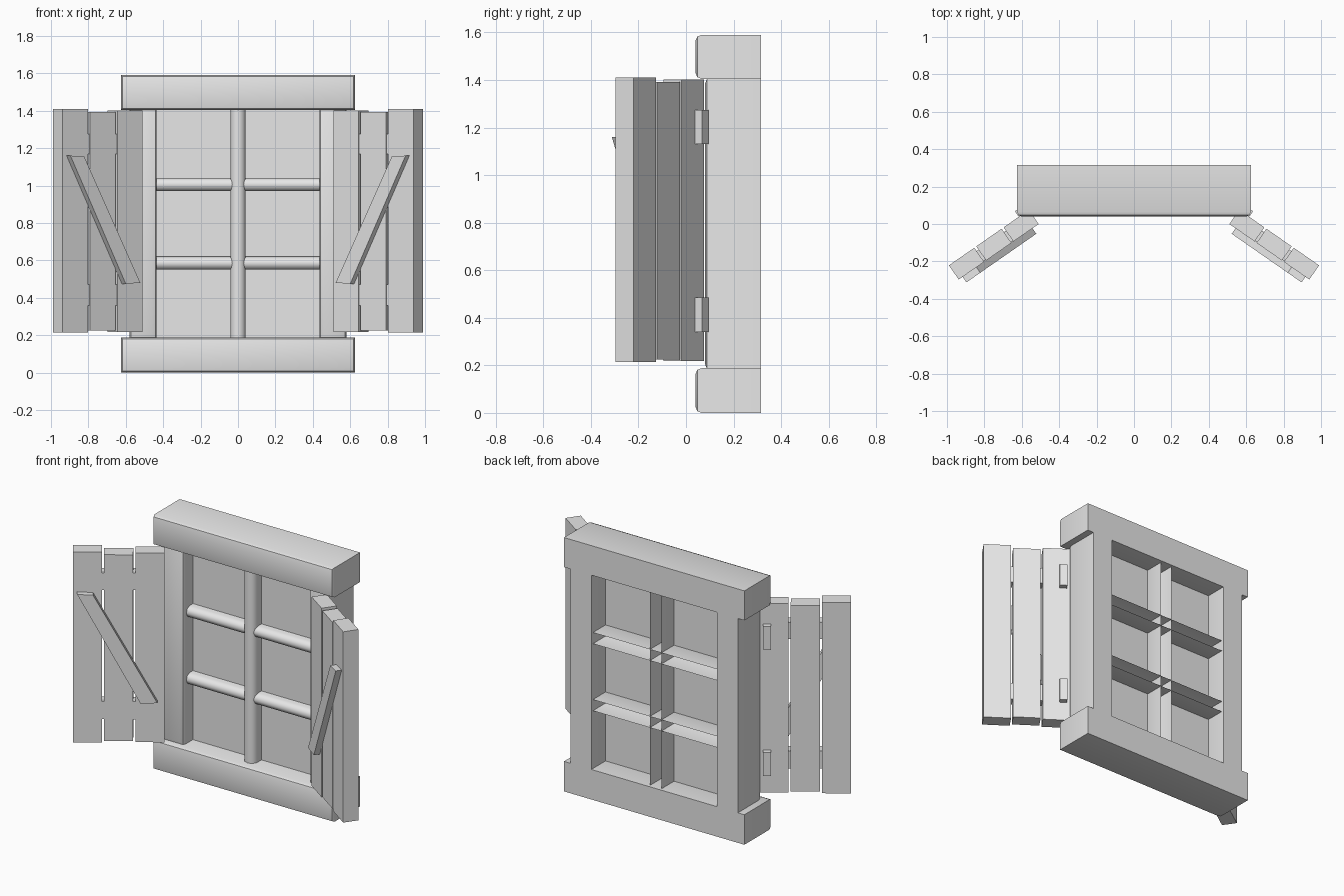
import bpy, bmesh, math

if "Cube" in bpy.data.objects:
    bpy.data.objects.remove(bpy.data.objects["Cube"])

mat = bpy.data.materials.new("plain_grey")
mat.diffuse_color = (0.8, 0.8, 0.8, 1)
mat.use_nodes = True
mat.node_tree.nodes["Principled BSDF"].inputs["Base Color"].default_value = mat.diffuse_color


def finish(name, bm, smooth=None, recalc=True):
    if recalc:
        bmesh.ops.recalc_face_normals(bm, faces=bm.faces)
    me = bpy.data.meshes.new(name)
    bm.to_mesh(me)
    bm.free()
    me.materials.append(mat)
    ob = bpy.data.objects.new(name, me)
    bpy.context.collection.objects.link(ob)
    if smooth:
        bpy.ops.object.select_all(action='DESELECT')
        ob.select_set(True)
        bpy.context.view_layer.objects.active = ob
        bpy.ops.object.shade_smooth_by_angle(angle=math.radians(smooth))
    return ob


def prism(bm, bottom, top):
    """Solid between two matching loops of points."""
    a = [bm.verts.new(p) for p in bottom]
    b = [bm.verts.new(p) for p in top]
    bm.faces.new(a)
    bm.faces.new(b)
    n = len(a)
    for i in range(n):
        bm.faces.new((a[i], a[(i + 1) % n], b[(i + 1) % n], b[i]))


def rect(x0, x1, y0, y1, z):
    return [(x0, y0, z), (x1, y0, z), (x1, y1, z), (x0, y1, z)]


def frame_piece(name, x0, x1, y0, y1, z0, z1, bevel):
    bm = bmesh.new()
    prism(bm, rect(x0, x1, y0, y1, z0), rect(x0, x1, y0, y1, z1))
    # round only the edges around the front face
    edges = [e for e in bm.edges if all(abs(v.co.y - y0) < 1e-5 for v in e.verts)]
    bmesh.ops.bevel(bm, geom=edges, offset=bevel, segments=2, profile=0.5, affect='EDGES')
    finish(name, bm, 40)


# Frame: two beams and two posts
frame_piece("top_beam", -0.625, 0.625, 0.04, 0.315, 1.405, 1.59, 0.025)
frame_piece("bottom_beam", -0.625, 0.625, 0.04, 0.315, 0.0, 0.188, 0.025)
for s, side in ((-1, "left"), (1, "right")):
    x0, x1 = sorted((s * 0.435, s * 0.58))
    frame_piece(side + "_post", x0, x1, 0.08, 0.315, 0.18, 1.41, 0.025)

# Window pane
bm = bmesh.new()
bm.faces.new([bm.verts.new(p) for p in
              ((-0.44, 0.175, 0.18), (0.44, 0.175, 0.18), (0.44, 0.175, 1.41), (-0.44, 0.175, 1.41))])
finish("pane", bm, recalc=False)


# Glazing bars: channels with a rounded front, open at the back
def glazing_bar(name, w, front, vertical, c, a0, a1):
    prof = [(-w, 0.30), (-w, front + 0.035), (-w * 0.7, front + 0.01), (0, front),
            (w * 0.7, front + 0.01), (w, front + 0.035), (w, 0.30)]
    bm = bmesh.new()
    rows = []
    for a in (a0, a1):
        rows.append([bm.verts.new((c + t, y, a) if vertical else (a, y, c - t)) for t, y in prof])
    for i in range(len(prof) - 1):
        bm.faces.new((rows[0][i], rows[0][i + 1], rows[1][i + 1], rows[1][i]))
    finish(name, bm, 50, recalc=False)


glazing_bar("upright_bar", 0.04, 0.095, True, 0, 0.18, 1.41)
for z, n in ((0.585, "lower"), (1.005, "upper")):
    glazing_bar(n + "_cross_bar", 0.035, 0.11, False, z, -0.44, 0.44)

# Shutters: u runs outward along the shutter, v goes from its front to its back
ANG = math.radians(34.8)
CA, SA = math.cos(ANG), math.sin(ANG)


def shutter_points(s, pts):
    return [(s * (0.51 + CA * u + SA * v), -SA * u + CA * v, z) for u, v, z in pts]


def shutter_box(bm, s, u0, u1, v0, v1, z0, z1):
    prism(bm, shutter_points(s, rect(u0, u1, v0, v1, z0)),
          shutter_points(s, rect(u0, u1, v0, v1, z1)))


boards = ((0.0, 0.164, 0.218, 1.402), (0.177, 0.342, 0.225, 1.392), (0.355, 0.52, 0.215, 1.41))
for s, side in ((-1, "left"), (1, "right")):
    for i, (u0, u1, z0, z1) in enumerate(boards):
        bm = bmesh.new()
        shutter_box(bm, s, u0, u1, 0, 0.092, z0, z1)
        finish(f"{side}_shutter_board_{i + 1}", bm)
    # battens joining the boards
    bm = bmesh.new()
    for z0, z1 in ((0.36, 0.47), (1.17, 1.275)):
        shutter_box(bm, s, 0.02, 0.50, 0.004, 0.07, z0, z1)
    finish(side + "_shutter_battens", bm)
    # diagonal brace
    bm = bmesh.new()
    loop = ((0.04, 0.48), (0.135, 0.475), (0.495, 1.16), (0.405, 1.155))
    prism(bm, shutter_points(s, [(u, -0.036, z) for u, z in loop]),
          shutter_points(s, [(u, 0.005, z) for u, z in loop]))
    finish(side + "_shutter_brace", bm)
    # hinges
    bm = bmesh.new()
    for z0, z1 in ((0.34, 0.485), (1.13, 1.275)):
        shutter_box(bm, s, 0.02, 0.065, 0.08, 0.128, z0, z1)
    finish(side + "_hinges", bm)
